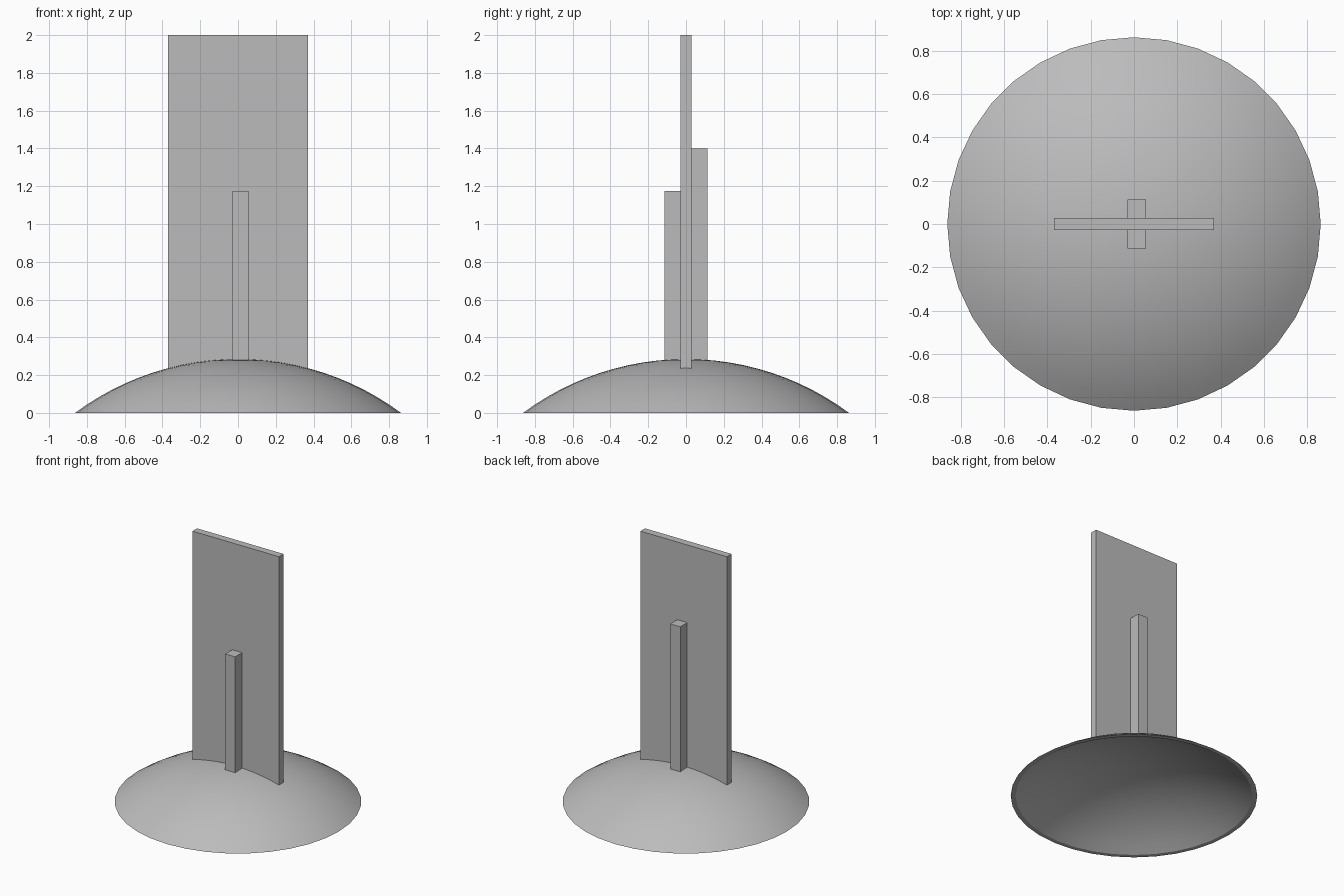
import bpy, bmesh
from math import sqrt, asin, sin, cos, tau

cube = bpy.data.objects.get("Cube")
if cube:
    bpy.data.objects.remove(cube, do_unlink=True)

grey = bpy.data.materials.new("plain grey")
grey.use_nodes = True
colour = (0.5, 0.5, 0.5, 1)
grey.diffuse_color = colour
grey.node_tree.nodes["Principled BSDF"].inputs["Base Color"].default_value = colour

BASE_RADIUS, DOME_HEIGHT, SHELL = 0.863, 0.285, 0.02
SPHERE = (BASE_RADIUS ** 2 + DOME_HEIGHT ** 2) / (2 * DOME_HEIGHT)
CENTRE = DOME_HEIGHT - SPHERE


def dome_z(x, y=0):
    return CENTRE + sqrt(SPHERE ** 2 - x * x - y * y)


def finish(bm, name, smooth=False):
    bmesh.ops.recalc_face_normals(bm, faces=bm.faces)
    mesh = bpy.data.meshes.new(name)
    bm.to_mesh(mesh)
    bm.free()
    mesh.materials.append(grey)
    obj = bpy.data.objects.new(name, mesh)
    bpy.context.collection.objects.link(obj)
    if smooth:
        bpy.ops.object.select_all(action='DESELECT')
        obj.select_set(True)
        bpy.context.view_layer.objects.active = obj
        bpy.ops.object.shade_smooth_by_angle()
    return obj


def cap_profile(radius, steps=12):
    # Arc from the pole down to the floor
    end = asin(sqrt(radius ** 2 - CENTRE ** 2) / radius)
    return [(radius * sin(end * i / steps), CENTRE + radius * cos(end * i / steps))
            for i in range(steps + 1)]


def dome(name, sides=36):
    # Hollow spherical cap, open below, with a thin flat rim
    profile = cap_profile(SPHERE) + cap_profile(SPHERE - SHELL)[::-1]
    bm = bmesh.new()
    verts = [bm.verts.new((r, 0, z)) for r, z in profile]
    edges = [bm.edges.new(pair) for pair in zip(verts, verts[1:])]
    bmesh.ops.spin(bm, geom=verts + edges, cent=(0, 0, 0), axis=(0, 0, 1),
                   angle=tau, steps=sides)
    bmesh.ops.remove_doubles(bm, verts=bm.verts, dist=0.0001)
    finish(bm, name, smooth=True)


def slab(name, x0, x1, y0, y1, top, steps):
    # Upright board whose lower edge follows the dome, sunk slightly into it
    outline = [(x1, top), (x0, top)]
    for i in range(steps + 1):
        x = x0 + (x1 - x0) * i / steps
        outline.append((x, dome_z(x, max(abs(y0), abs(y1))) - SHELL / 3))
    bm = bmesh.new()
    face = bm.faces.new([bm.verts.new((x, y0, z)) for x, z in outline])
    grown = bmesh.ops.extrude_face_region(bm, geom=[face])["geom"]
    bmesh.ops.translate(bm, vec=(0, y1 - y0, 0),
                        verts=[v for v in grown if isinstance(v, bmesh.types.BMVert)])
    finish(bm, name)


dome("dome_base")
slab("upright_panel", -0.37, 0.37, -0.028, 0.028, 2, 16)
slab("front_rib", -0.03, 0.055, -0.113, -0.028, 1.175, 2)
slab("back_rib", -0.03, 0.055, 0.028, 0.113, 1.4, 2)
